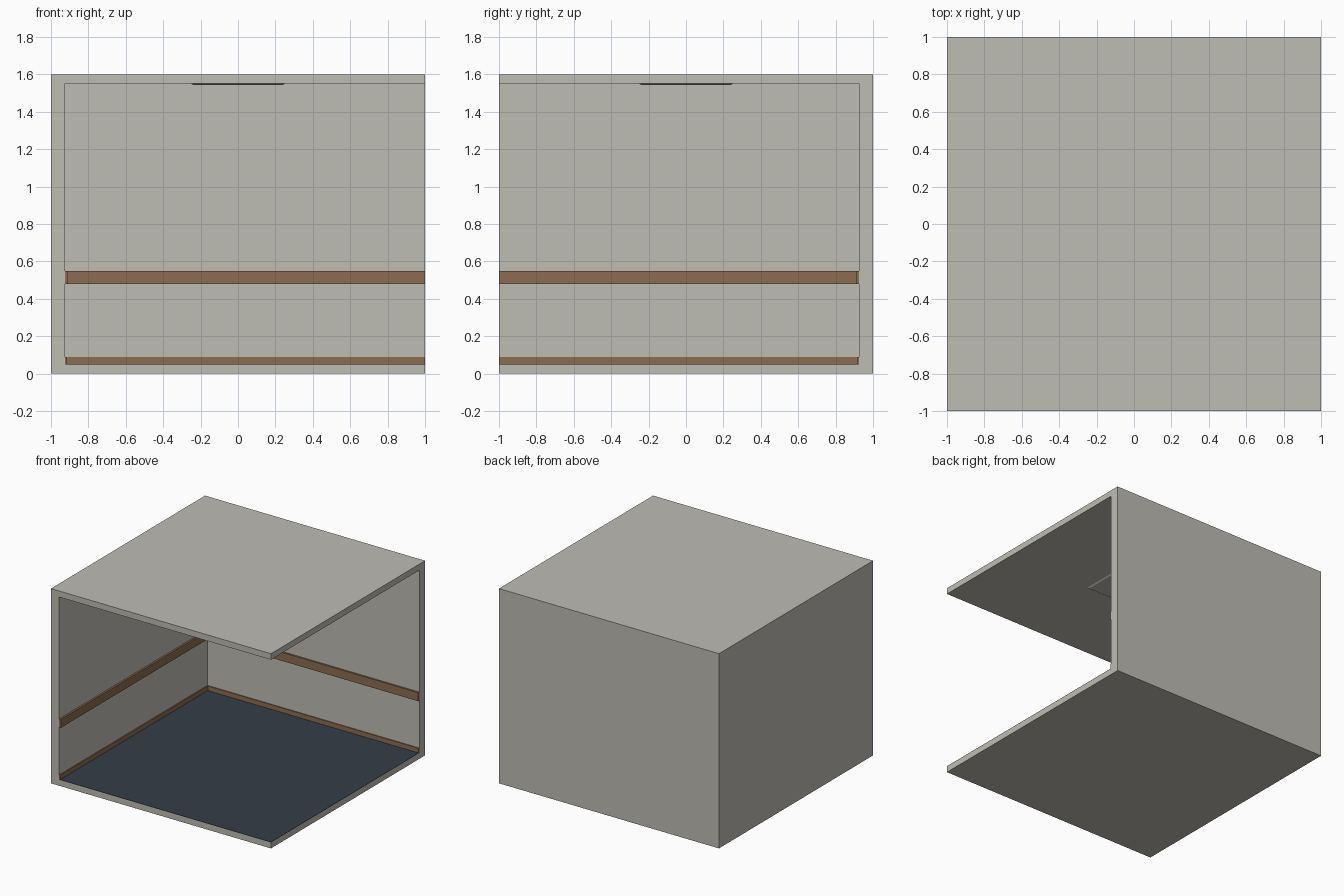
import bpy
import bmesh
from mathutils import Vector

default = bpy.data.objects.get("Cube")
if default:
    bpy.data.objects.remove(default, do_unlink=True)


def material(name, colour):
    mat = bpy.data.materials.new(name)
    mat.use_nodes = True
    mat.diffuse_color = (*colour, 1)
    bsdf = next(n for n in mat.node_tree.nodes if n.type == "BSDF_PRINCIPLED")
    bsdf.inputs["Base Color"].default_value = (*colour, 1)
    return mat


plaster = material("warm_grey_plaster", (0.515, 0.503, 0.456))
wood = material("brown_wood", (0.262, 0.150, 0.084))
carpet = material("dark_blue_carpet", (0.036, 0.047, 0.063))


def box(name, low, high, mat, taper=0.0):
    """Box between two corners; taper pulls in the bottom edge."""
    low, high = Vector(low), Vector(high)
    centre, size = (low + high) / 2, high - low
    bm = bmesh.new()
    bmesh.ops.create_cube(bm, size=1)
    for v in bm.verts:
        if v.co.z < 0:
            v.co.x *= 1 - taper
            v.co.y *= 1 - taper
        v.co = v.co * size + centre
    mesh = bpy.data.meshes.new(name)
    bm.to_mesh(mesh)
    bm.free()
    mesh.materials.append(mat)
    obj = bpy.data.objects.new(name, mesh)
    bpy.context.collection.objects.link(obj)
    return obj


def vec_mul(self, other):
    return Vector(a * b for a, b in zip(self, other))


HEIGHT, SLAB, WALL = 1.6, 0.05, 0.075
INNER = 1 - WALL

# Room shell: a block hollowed out through two adjoining sides
shell = box("room_shell", (-1, -1, 0), (1, 1, HEIGHT), plaster)
cutter = box("room_cutter", (-INNER, -1.5, SLAB), (1.5, INNER, HEIGHT - SLAB), plaster)
cutter.hide_render = True
hollow = shell.modifiers.new("hollow", "BOOLEAN")
hollow.operation = "DIFFERENCE"
hollow.solver = "EXACT"
hollow.object = cutter
bpy.context.view_layer.objects.active = shell
bpy.ops.object.modifier_apply(modifier=hollow.name)
bpy.data.objects.remove(cutter, do_unlink=True)

# Carpet over the whole floor
box("carpet", (-INNER, -1, SLAB), (1, INNER, SLAB + 0.002), carpet)

# Wooden trims along both walls
for name, bottom, top, depth in (("baseboard", SLAB, 0.09, 0.008),
                                 ("chair_rail", 0.48, 0.55, 0.015)):
    box("back_" + name, (-INNER, INNER - depth, bottom), (1, INNER, top), wood)
    box("side_" + name, (-INNER, -1, bottom), (-INNER + depth, INNER - depth, top), wood)

# Shallow square panel in the middle of the ceiling
box("ceiling_panel", (-0.25, -0.25, HEIGHT - SLAB - 0.006),
    (0.25, 0.25, HEIGHT - SLAB), plaster, taper=0.04)
